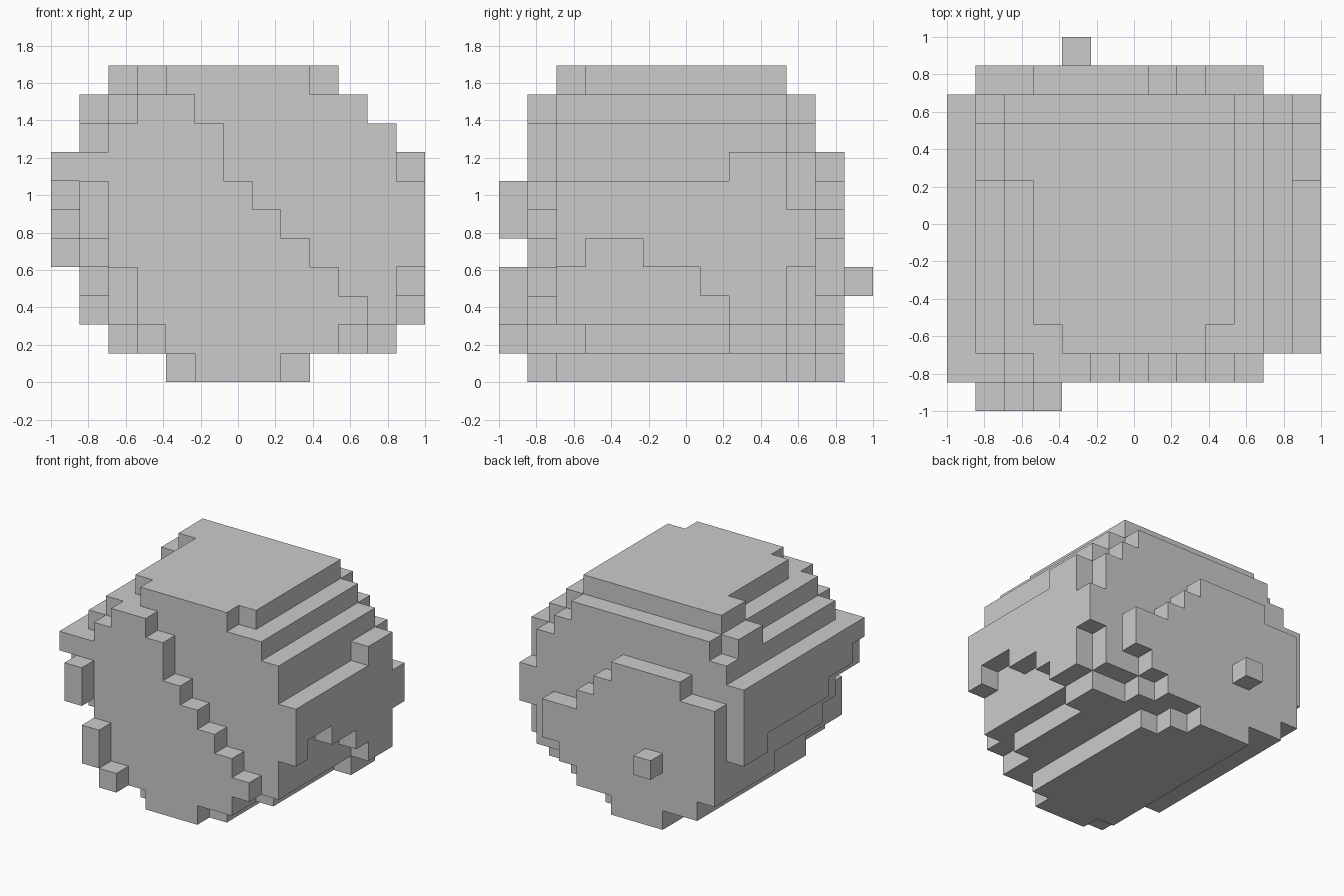
import bpy, bmesh
from mathutils import Vector

if "Cube" in bpy.data.objects:
    bpy.data.objects.remove(bpy.data.objects["Cube"])

U = 2 / 13          # block size: the boulder is 13 x 13 x 11 blocks
cells = set()


def fill(x, y, z):
    """Fill a box of blocks; every argument is a (start, end) index pair."""
    cells.update((i, j, k) for i in range(*x) for j in range(*y) for k in range(*z))


def slab(y, first_z, rows):
    """Fill one slice, one x span for each level going up."""
    for k, span in enumerate(rows, first_z):
        fill(span, y, (k, k + 1))


def strips(x, spans):
    """Fill side strips: level -> (start, end) along y."""
    for k, span in spans:
        fill(x, span, (k, k + 1))


# main body
slab((2, 10), 0, [(4, 9), (3, 10), (2, 12), (2, 12), (1, 12), (1, 12),
                  (1, 12), (0, 12), (1, 12), (2, 11)])
slab((10, 11), 0, [(4, 8), (2, 10), (1, 12), (1, 12), (0, 12), (0, 12),
                   (0, 12), (0, 12), (1, 11), (2, 10)])

# flat cap
fill((3, 10), (3, 10), (10, 11))
fill((4, 9), (2, 3), (10, 11))
fill((2, 3), (8, 10), (9, 11))
fill((1, 2), (8, 10), (9, 10))

# diagonal front plate
slab((1, 2), 0, [(5, 8), (3, 10), (2, 11), (2, 10), (2, 9), (1, 8),
                 (1, 7), (0, 6), (2, 6), (3, 5)])

# rounded back plate
slab((11, 12), 0, [(4, 7), (2, 9), (1, 10), (1, 11), (1, 11), (1, 9),
                   (1, 8), (3, 7)])

# left flank
strips((0, 1), [(4, (9, 11)), (5, (4, 11)), (6, (2, 11))])
strips((1, 2), [(2, (7, 11)), (3, (3, 11))])
strips((2, 3), [(1, (3, 11))])

# right flank
strips((12, 13), [(2, (8, 10)), (3, (7, 10)), (4, (2, 3)), (4, (5, 11)),
                  (5, (2, 11)), (6, (2, 10)), (7, (8, 10))])
strips((11, 12), [(1, (8, 10))])
strips((10, 11), [(1, (3, 10))])

# small knobs on the front and back
fill((1, 2), (0, 1), (5, 7))
fill((2, 3), (0, 1), (2, 4))
fill((3, 4), (0, 1), (1, 2))
fill((4, 5), (12, 13), (3, 4))

# skin: keep only the exposed block sides
bm = bmesh.new()
for c in sorted(cells):
    for axis in range(3):
        for s in (0, 1):
            n = list(c)
            n[axis] += 2 * s - 1
            if tuple(n) in cells:
                continue
            a, b = (axis + 1) % 3, (axis + 2) % 3
            loop = [(0, 0), (1, 0), (1, 1), (0, 1)]
            verts = []
            for p, q in (loop if s else loop[::-1]):
                v = list(c)
                v[axis] += s
                v[a] += p
                v[b] += q
                verts.append(bm.verts.new(Vector((v[0] - 6.5, v[1] - 6.5, v[2])) * U))
            bm.faces.new(verts)
bmesh.ops.remove_doubles(bm, verts=bm.verts, dist=1e-4)
bmesh.ops.dissolve_limit(bm, angle_limit=0.01, verts=bm.verts, edges=bm.edges)

mesh = bpy.data.meshes.new("boulder")
bm.to_mesh(mesh)
bm.free()
boulder = bpy.data.objects.new("boulder", mesh)
bpy.context.collection.objects.link(boulder)
